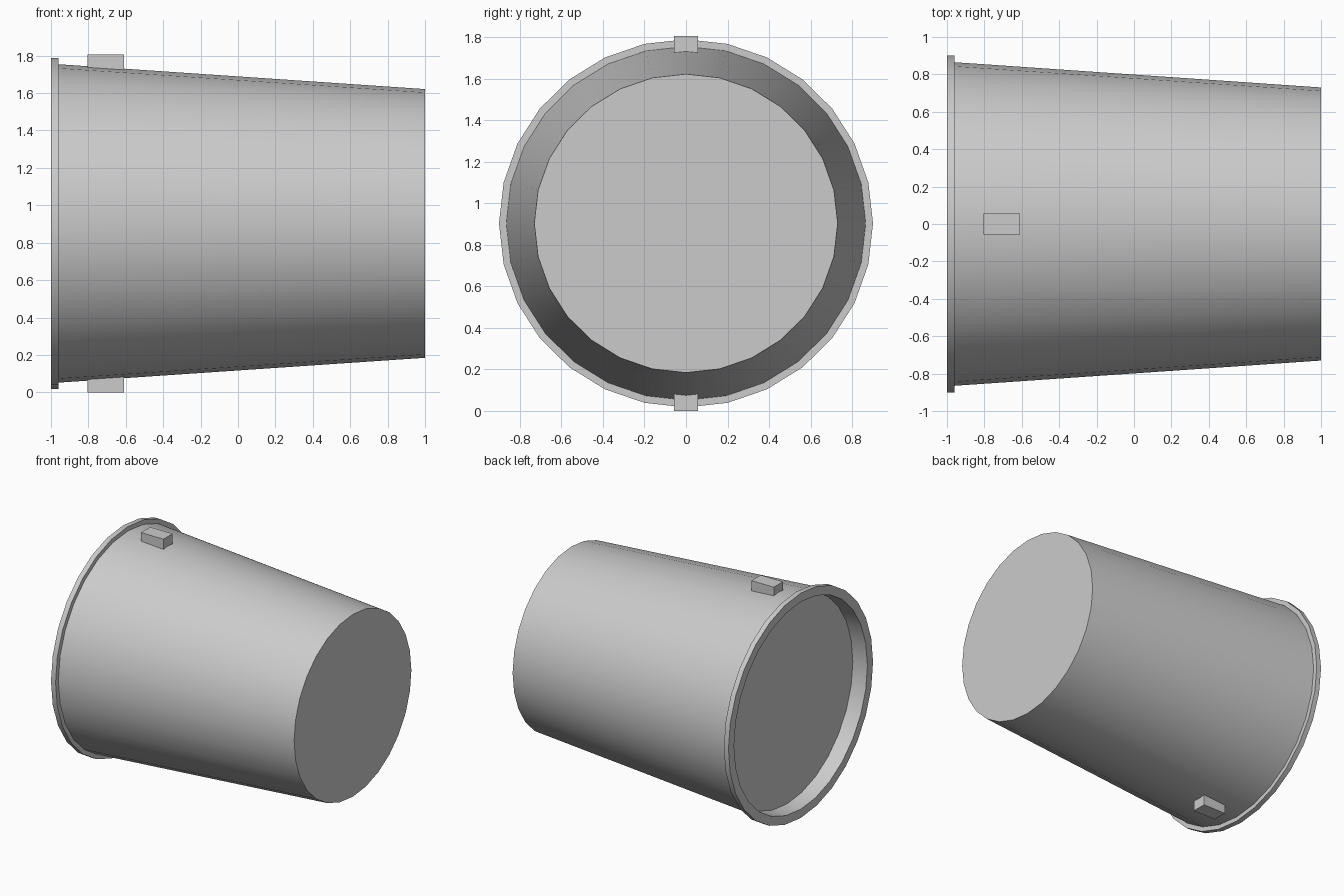
import bpy
import bmesh
from math import cos, sin, tau, radians

cube = bpy.data.objects.get("Cube")
if cube:
    bpy.data.objects.remove(cube, do_unlink=True)

SIDES = 28
CENTRE_Z = 0.903
SQUASH = 0.984  # the round section is slightly flattened in z

grey = bpy.data.materials.new("light_grey")
grey.use_nodes = True
colour = (0.6, 0.6, 0.6, 1)
grey.diffuse_color = colour
grey.node_tree.nodes["Principled BSDF"].inputs["Base Color"].default_value = colour


def finish(name, bm):
    bmesh.ops.recalc_face_normals(bm, faces=bm.faces)
    mesh = bpy.data.meshes.new(name)
    bm.to_mesh(mesh)
    bm.free()
    mesh.materials.append(grey)
    obj = bpy.data.objects.new(name, mesh)
    bpy.context.collection.objects.link(obj)
    return obj


def lathe_x(name, profile):
    """Turn (x, radius) points round the x axis and cap both ends."""
    bm = bmesh.new()
    rings = []
    for x, r in profile:
        rings.append([bm.verts.new((x, r * cos(tau * i / SIDES),
                                    CENTRE_Z + SQUASH * r * sin(tau * i / SIDES)))
                      for i in range(SIDES)])
    for a, b in zip(rings, rings[1:]):
        for i in range(SIDES):
            j = (i + 1) % SIDES
            bm.faces.new((a[i], a[j], b[j], b[i]))
    bm.faces.new(rings[0])
    bm.faces.new(rings[-1])
    return finish(name, bm)


def box(name, low, high):
    bm = bmesh.new()
    bmesh.ops.create_cube(bm, size=1)
    for v in bm.verts:
        v.co = [(a + b) / 2 + c * (b - a) for a, b, c in zip(low, high, v.co)]
    return finish(name, bm)


# Tapered body: recessed floor, rim flange, outer wall, narrow closed end
body = lathe_x("tapered_body", [(-0.88, 0.82), (-1, 0.83), (-1, 0.9),
                                (-0.96, 0.9), (-0.96, 0.865), (1, 0.73)])
bpy.ops.object.select_all(action="DESELECT")
body.select_set(True)
bpy.context.view_layer.objects.active = body
bpy.ops.object.shade_smooth_by_angle(angle=radians(30))

# Small lugs at the top and bottom, sunk into the wall
box("top_lug", (-0.805, -0.057, 1.7), (-0.61, 0.057, 1.805))
box("bottom_lug", (-0.805, -0.057, 0), (-0.61, 0.057, 0.105))
